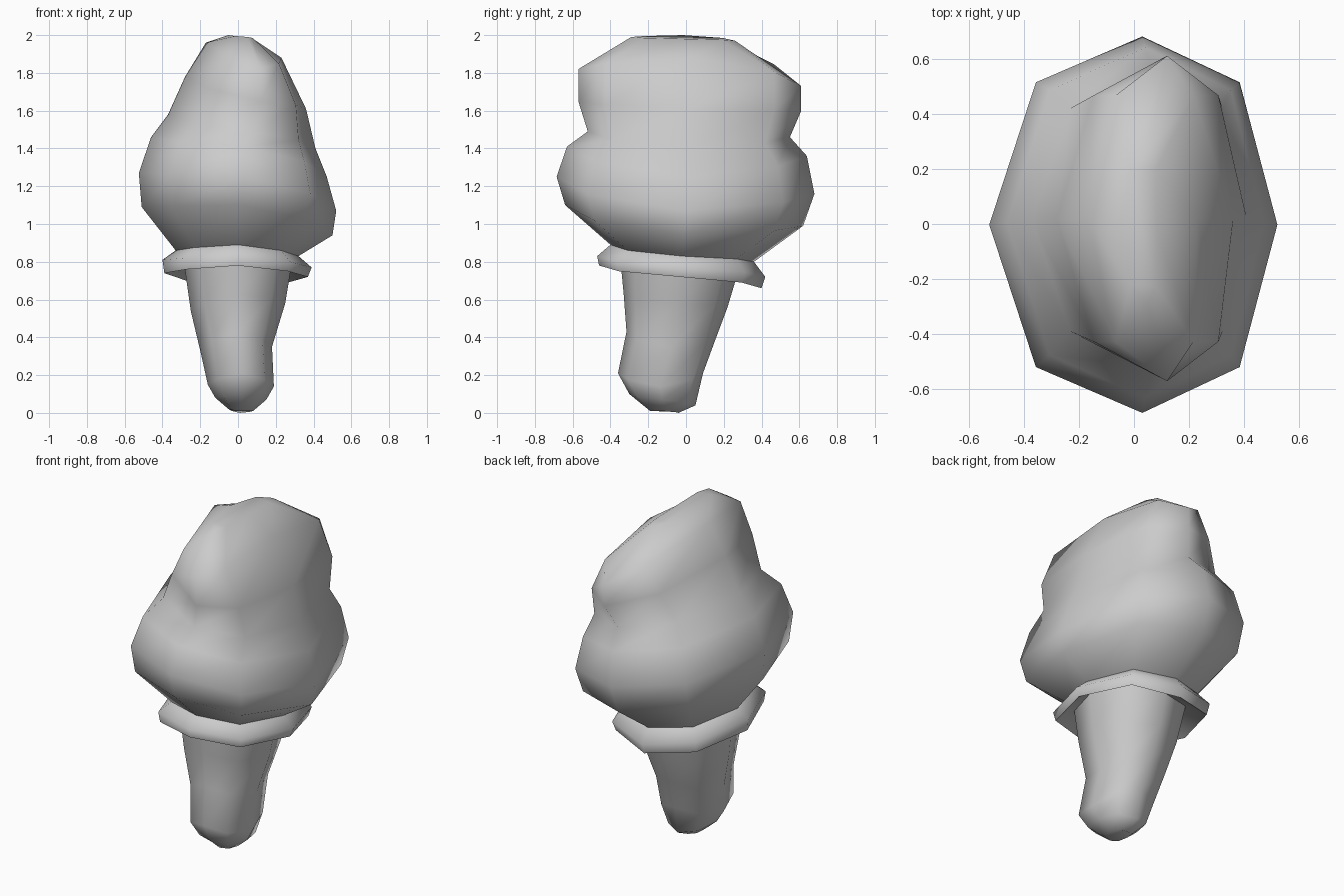
import bpy, bmesh, math

SIDES = 8


def loft(name, rings, angle):
    """Skin 8-sided wavy rings. Ring = left(x,z), right(x,z), front(y,z), back(y,z), ridge x."""
    bm = bmesh.new()
    loops = []
    for (lx, lz), (rx, rz), (fy, fz), (by, bz), mid in rings:
        loop = []
        for i in range(SIDES):
            a = 2 * math.pi * i / SIDES
            c, s = math.cos(a), math.sin(a)
            # blend the four extreme points around the ring
            ex, zx = (rx, rz) if c >= 0 else (lx, lz)
            ey, zy = (by, bz) if s >= 0 else (fy, fz)
            cx, cy = (lx + rx) / 2, (fy + by) / 2
            x = cx + (ex - cx) * abs(c) + (mid - cx) * s * s
            y = cy + (ey - cy) * abs(s) * (1.07 if i % 2 else 1)
            loop.append(bm.verts.new((x, y, zx * c * c + zy * s * s)))
        loops.append(loop)
    for a, b in zip(loops, loops[1:]):
        for i in range(SIDES):
            j = (i + 1) % SIDES
            bm.faces.new((a[i], a[j], b[j], b[i]))
    # close each end with a fan
    for loop in (loops[0], loops[-1]):
        bm.faces.new(loop)
    bmesh.ops.recalc_face_normals(bm, faces=bm.faces)
    me = bpy.data.meshes.new(name)
    bm.to_mesh(me)
    bm.free()
    ob = bpy.data.objects.new(name, me)
    bpy.context.collection.objects.link(ob)
    bpy.ops.object.select_all(action='DESELECT')
    ob.select_set(True)
    bpy.context.view_layer.objects.active = ob
    bpy.ops.object.shade_smooth_by_angle(angle=math.radians(angle))
    return ob


# tapering, leaning stem with a rounded foot
loft("stem", [
    ((-0.05, 0.02), (0.08, 0.01), (-0.19, 0.01), (-0.04, 0.00), 0.01),
    ((-0.12, 0.08), (0.15, 0.07), (-0.30, 0.10), (0.05, 0.04), 0.02),
    ((-0.16, 0.15), (0.19, 0.14), (-0.36, 0.21), (0.09, 0.21), 0.02),
    ((-0.20, 0.33), (0.18, 0.35), (-0.315, 0.43), (0.16, 0.40), 0.0),
    ((-0.25, 0.54), (0.25, 0.58), (-0.33, 0.63), (0.22, 0.56), 0.0),
    ((-0.29, 0.82), (0.29, 0.82), (-0.35, 0.84), (0.28, 0.76), 0.0),
], 60)

# tilted skirt, pinched waist, swollen cap and upper ridge
loft("cap_and_skirt", [
    ((-0.26, 0.81), (0.26, 0.79), (-0.33, 0.83), (0.26, 0.75), 0.0),
    ((-0.39, 0.74), (0.37, 0.72), (-0.46, 0.78), (0.40, 0.66), 0.0),
    ((-0.40, 0.81), (0.39, 0.77), (-0.47, 0.83), (0.42, 0.72), 0.0),
    ((-0.33, 0.86), (0.32, 0.83), (-0.40, 0.89), (0.36, 0.80), 0.0),
    ((-0.51, 1.09), (0.50, 0.94), (-0.64, 1.10), (0.62, 0.99), 0.02),
    ((-0.525, 1.27), (0.52, 1.07), (-0.685, 1.25), (0.68, 1.16), 0.03),
    ((-0.46, 1.46), (0.47, 1.25), (-0.63, 1.41), (0.64, 1.36), 0.04),
    ((-0.37, 1.58), (0.41, 1.40), (-0.52, 1.49), (0.55, 1.46), 0.07),
    ((-0.28, 1.78), (0.36, 1.61), (-0.57, 1.65), (0.61, 1.60), 0.12),
    ((-0.17, 1.96), (0.23, 1.88), (-0.57, 1.82), (0.61, 1.73), 0.12),
    ((-0.05, 2.00), (0.08, 1.98), (-0.29, 1.99), (0.26, 1.97), 0.05),
], 75)
